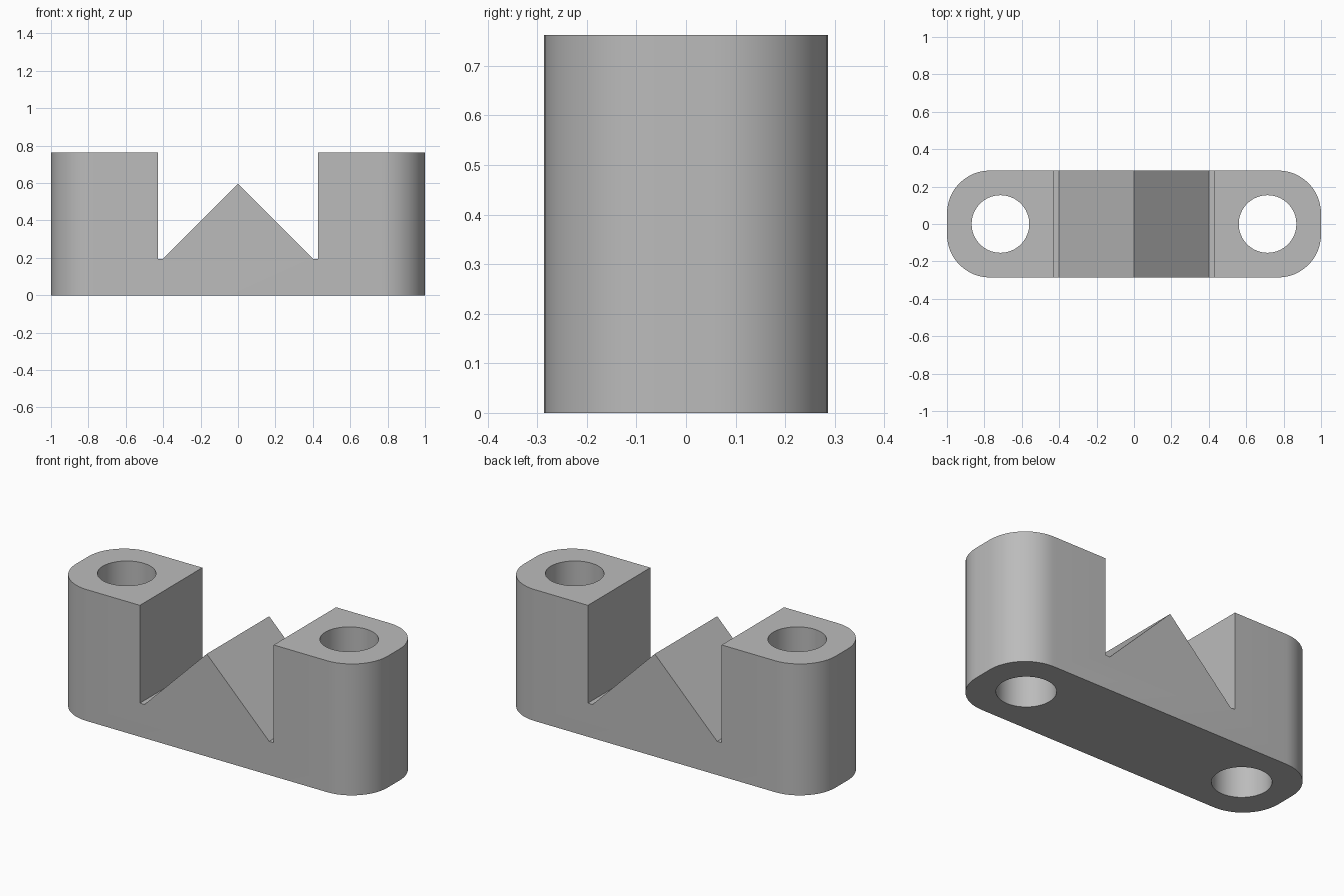
import bpy
import bmesh
import math

cube = bpy.data.objects.get("Cube")
if cube:
    bpy.data.objects.remove(cube, do_unlink=True)

HALF_WIDTH = 0.286
HEIGHT = 0.762

grey = bpy.data.materials.new("plain_grey")
grey.use_nodes = True
colour = (0.5, 0.5, 0.5, 1)
grey.diffuse_color = colour
grey.node_tree.nodes["Principled BSDF"].inputs["Base Color"].default_value = colour

# Side profile: two posts, flat slots and a central ridge
half = [(1, 0), (1, HEIGHT), (0.429, HEIGHT), (0.429, 0.195), (0.4, 0.195)]
profile = half + [(0, 0.595)] + [(-x, z) for x, z in reversed(half)]

bm = bmesh.new()
face = bm.faces.new([bm.verts.new((x, -HALF_WIDTH, z)) for x, z in profile])
extruded = bmesh.ops.extrude_face_region(bm, geom=[face])
moved = [v for v in extruded["geom"] if isinstance(v, bmesh.types.BMVert)]
bmesh.ops.translate(bm, verts=moved, vec=(0, 2 * HALF_WIDTH, 0))

# Rounded vertical corners at both ends
corners = [e for e in bm.edges
           if all(abs(v.co.x) > 0.99 for v in e.verts)
           and abs(e.verts[0].co.z - e.verts[1].co.z) > 0.1]
bmesh.ops.bevel(bm, geom=corners, offset=0.23, offset_type='OFFSET',
                segments=12, profile=0.5, affect='EDGES')
bmesh.ops.recalc_face_normals(bm, faces=bm.faces)

mesh = bpy.data.meshes.new("bracket_body")
bm.to_mesh(mesh)
bm.free()
mesh.materials.append(grey)
body = bpy.data.objects.new("bracket_body", mesh)
bpy.context.collection.objects.link(body)

# Bolt holes through both posts
for side, x in (("left", 0.714), ("right", -0.714)):
    bpy.ops.mesh.primitive_cylinder_add(vertices=64, radius=0.154, depth=2,
                                        location=(x, 0, HEIGHT / 2))
    cutter = bpy.context.object
    cutter.name = side + "_hole_cutter"
    cutter.data.materials.append(grey)
    cutter.hide_render = True
    cutter.hide_viewport = True
    hole = body.modifiers.new(side + "_hole", 'BOOLEAN')
    hole.operation = 'DIFFERENCE'
    hole.solver = 'EXACT'
    hole.object = cutter

# Apply the holes, then smooth the curved walls
bpy.ops.object.select_all(action='DESELECT')
bpy.context.view_layer.objects.active = body
body.select_set(True)
for name in [m.name for m in body.modifiers]:
    bpy.ops.object.modifier_apply(modifier=name)
for cutter in [o for o in bpy.data.objects if o.name.endswith("_hole_cutter")]:
    bpy.data.objects.remove(cutter, do_unlink=True)
bpy.ops.object.shade_smooth_by_angle(angle=math.radians(30))
